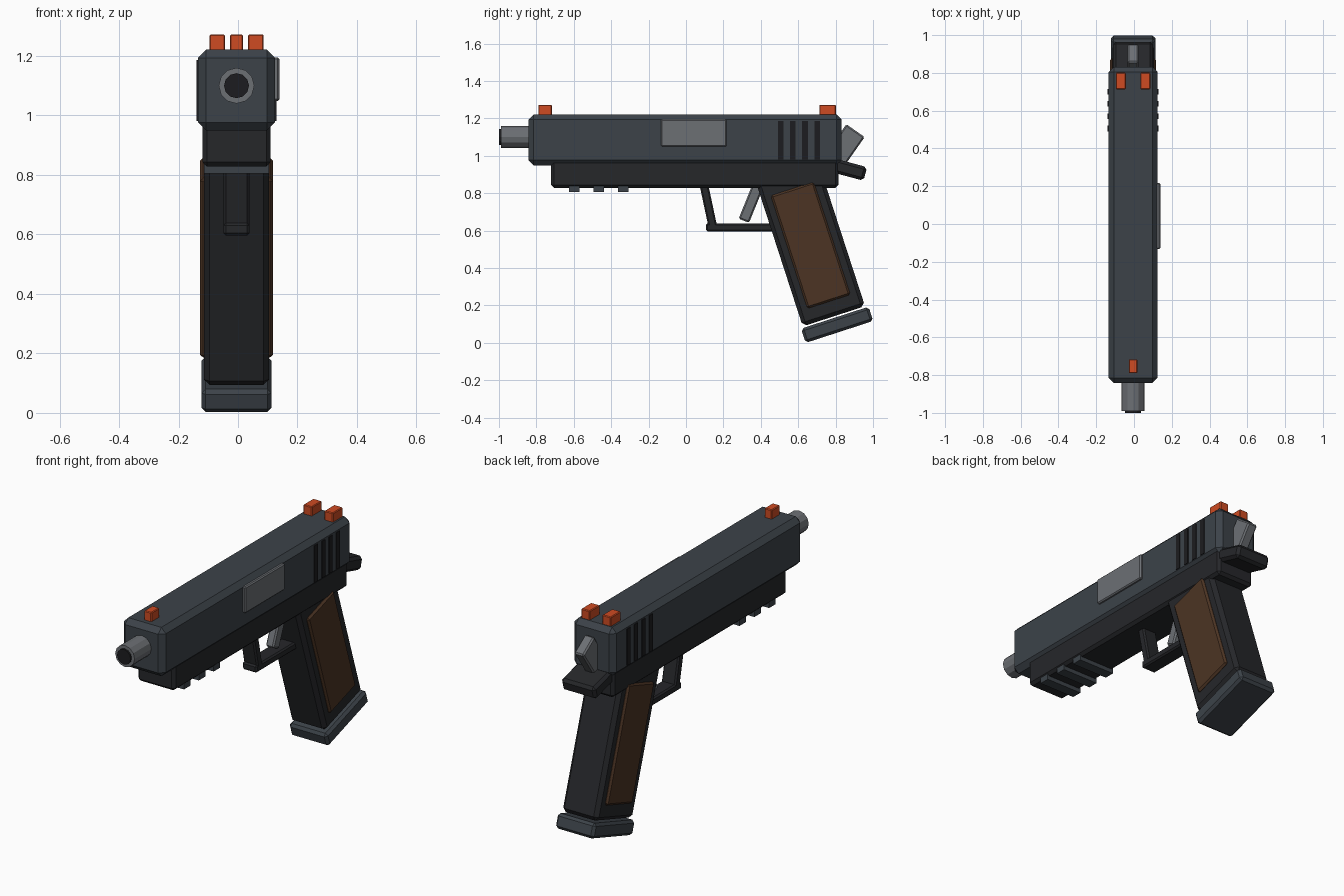
import bpy, bmesh
from math import radians, pi
from mathutils import Matrix

if "Cube" in bpy.data.objects:
    bpy.data.objects.remove(bpy.data.objects["Cube"])

CX = -0.005  # body centre line (port sticks out on one side)


def material(name, rgb):
    m = bpy.data.materials.new(name)
    m.diffuse_color = (*rgb, 1)
    m.use_nodes = True
    m.node_tree.nodes["Principled BSDF"].inputs["Base Color"].default_value = m.diffuse_color
    return m


SLATE = material("slate", (0.045, 0.055, 0.066))
DARK = material("dark", (0.019, 0.020, 0.023))
BLACK = material("black", (0.012, 0.012, 0.014))
STEEL = material("steel", (0.15, 0.16, 0.175))
WOOD = material("wood", (0.072, 0.034, 0.017))
ORANGE = material("orange", (0.62, 0.07, 0.016))


def finish(name, bm, mat):
    mesh = bpy.data.meshes.new(name)
    bm.to_mesh(mesh)
    bm.free()
    mesh.materials.append(mat)
    obj = bpy.data.objects.new(name, mesh)
    bpy.context.collection.objects.link(obj)
    return obj


def box(name, size, y, z, mat, bevel=0.0, tilt=0, x=0.0):
    """Chamfered box, tilted in the side plane (degrees about x)."""
    bm = bmesh.new()
    bmesh.ops.create_cube(bm, size=1, matrix=Matrix.Diagonal((*size, 1)))
    if bevel:
        bmesh.ops.bevel(bm, geom=bm.edges[:], offset=bevel, segments=1, affect='EDGES')
    obj = finish(name, bm, mat)
    obj.location = (CX + x, y, z)
    obj.rotation_euler.x = radians(tilt)
    return obj


def cylinder(name, radius, y0, y1, z, mat, sides=12):
    bm = bmesh.new()
    bmesh.ops.create_cone(bm, cap_ends=True, segments=sides, radius1=radius,
                          radius2=radius, depth=y1 - y0)
    obj = finish(name, bm, mat)
    obj.location = (CX, (y0 + y1) / 2, z)
    obj.rotation_euler.x = pi / 2
    return obj


# Slide, barrel and dark bore
box("slide", (0.26, 1.675, 0.272), -0.005, 1.085, SLATE, 0.028)
cylinder("barrel", 0.06, -0.99, -0.80, 1.10, STEEL)
cylinder("bore", 0.042, -1.0, -0.95, 1.10, BLACK)

# Ejection port on the right side, grip serrations through both sides
box("ejection_port", (0.04, 0.35, 0.147), 0.042, 1.122, STEEL, 0.006, x=0.124)
for i in range(4):
    box(f"serration_{i + 1}", (0.268, 0.03, 0.205), 0.506 + 0.065 * i, 1.083, BLACK)

# Sights
box("front_sight", (0.045, 0.073, 0.07), -0.753, 1.237, ORANGE, 0.004)
for side, label in ((-1, "left"), (1, "right")):
    box(f"rear_sight_{label}", (0.053, 0.088, 0.07), 0.757, 1.237, ORANGE, 0.004, x=side * 0.065)

# Frame with accessory rail
box("frame", (0.23, 1.535, 0.15), 0.047, 0.903, DARK, 0.015)
for i in range(3):
    box(f"rail_{i + 1}", (0.22, 0.057, 0.05), -0.598 + 0.131 * i, 0.83, SLATE)

# Hammer and tang at the rear
box("hammer", (0.06, 0.12, 0.22), 0.843, 1.044, STEEL, 0.008, -35)
box("tang", (0.21, 0.25, 0.075), 0.838, 0.935, DARK, 0.015, -15)

# Raked grip, side panels and magazine base
RAKE = 18
box("grip", (0.22, 0.35, 0.80), 0.667, 0.522, DARK, 0.02, RAKE)
for side, label in ((-1, "left"), (1, "right")):
    box(f"grip_panel_{label}", (0.03, 0.242, 0.635), 0.666, 0.522, WOOD, 0.01, RAKE, x=side * 0.107)
box("magazine_base", (0.236, 0.38, 0.08), 0.808, 0.096, SLATE, 0.014, RAKE)

# Trigger and guard
box("trigger", (0.05, 0.06, 0.26), 0.358, 0.773, STEEL, 0.008, -22)
box("guard_front", (0.088, 0.046, 0.25), 0.119, 0.735, DARK, 0.008, 12)
box("guard_bottom", (0.088, 0.39, 0.042), 0.302, 0.617, DARK, 0.008)
